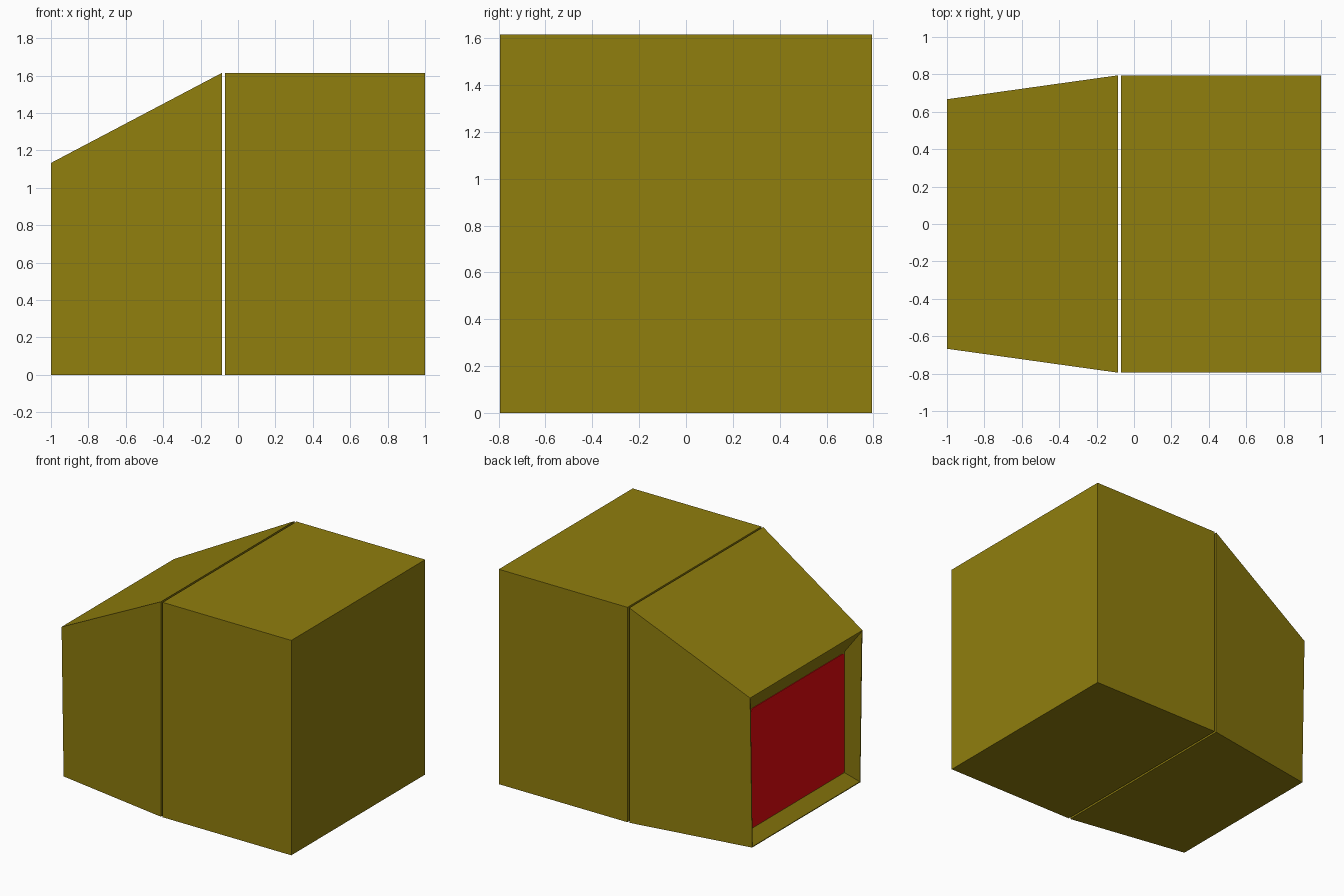
import bpy, bmesh, math

if "Cube" in bpy.data.objects:
    bpy.data.objects.remove(bpy.data.objects["Cube"])


def material(name, colour):
    m = bpy.data.materials.new(name)
    m.diffuse_color = (*colour, 1)
    m.use_nodes = True
    m.node_tree.nodes["Principled BSDF"].inputs["Base Color"].default_value = m.diffuse_color
    return m


olive = material("olive", (0.28, 0.21, 0.004))
red = material("red", (0.78, 0.003, 0.004))


def ring(x, bottom_half, top_half, z0, z1):
    """Four corners of a trapezoid section across the x axis."""
    return [(x, -bottom_half, z0), (x, bottom_half, z0),
            (x, top_half, z1), (x, -top_half, z1)]


def loft(name, rings, mat):
    """Closed flat-faced solid through a row of equal-length rings."""
    bm = bmesh.new()
    rows = [[bm.verts.new(p) for p in r] for r in rings]
    n = len(rows[0])
    for a, b in zip(rows, rows[1:]):
        for i in range(n):
            j = (i + 1) % n
            bm.faces.new((a[i], a[j], b[j], b[i]))
    bm.faces.new(rows[0])
    bm.faces.new(rows[-1])
    bmesh.ops.recalc_face_normals(bm, faces=bm.faces)
    mesh = bpy.data.meshes.new(name)
    bm.to_mesh(mesh)
    bm.free()
    mesh.materials.append(mat)
    obj = bpy.data.objects.new(name, mesh)
    bpy.context.collection.objects.link(obj)
    return obj


def rounded(x, half, z0, z1, r, steps=5):
    """Rounded rectangle outline across the x axis."""
    corners = [(half - r, z1 - r), (-half + r, z1 - r),
               (-half + r, z0 + r), (half - r, z0 + r)]
    pts = []
    for k, (cy, cz) in enumerate(corners):
        for s in range(steps + 1):
            a = math.pi / 2 * (k + s / steps)
            pts.append((x, cy + r * math.cos(a), cz + r * math.sin(a)))
    return pts


# Rear casing: plain box
loft("rear_casing", [ring(-0.07, 0.795, 0.795, 0, 1.615),
                     ring(1.0, 0.795, 0.795, 0, 1.615)], olive)

# Front housing: tapers forward, with a sloping recess around the screen
loft("front_housing", [ring(-0.085, 0.795, 0.795, 0, 1.615),
                       ring(-1.0, 0.643, 0.667, 0, 1.133),
                       ring(-1.0, 0.637, 0.660, 0.006, 1.127),
                       ring(-0.925, 0.56, 0.563, 0.084, 0.993)], olive)

# Screen: thin rounded plate at the bottom of the recess
loft("screen", [rounded(-0.930, 0.557, 0.09, 0.987, 0.03),
                rounded(-0.923, 0.557, 0.09, 0.987, 0.03)], red)
